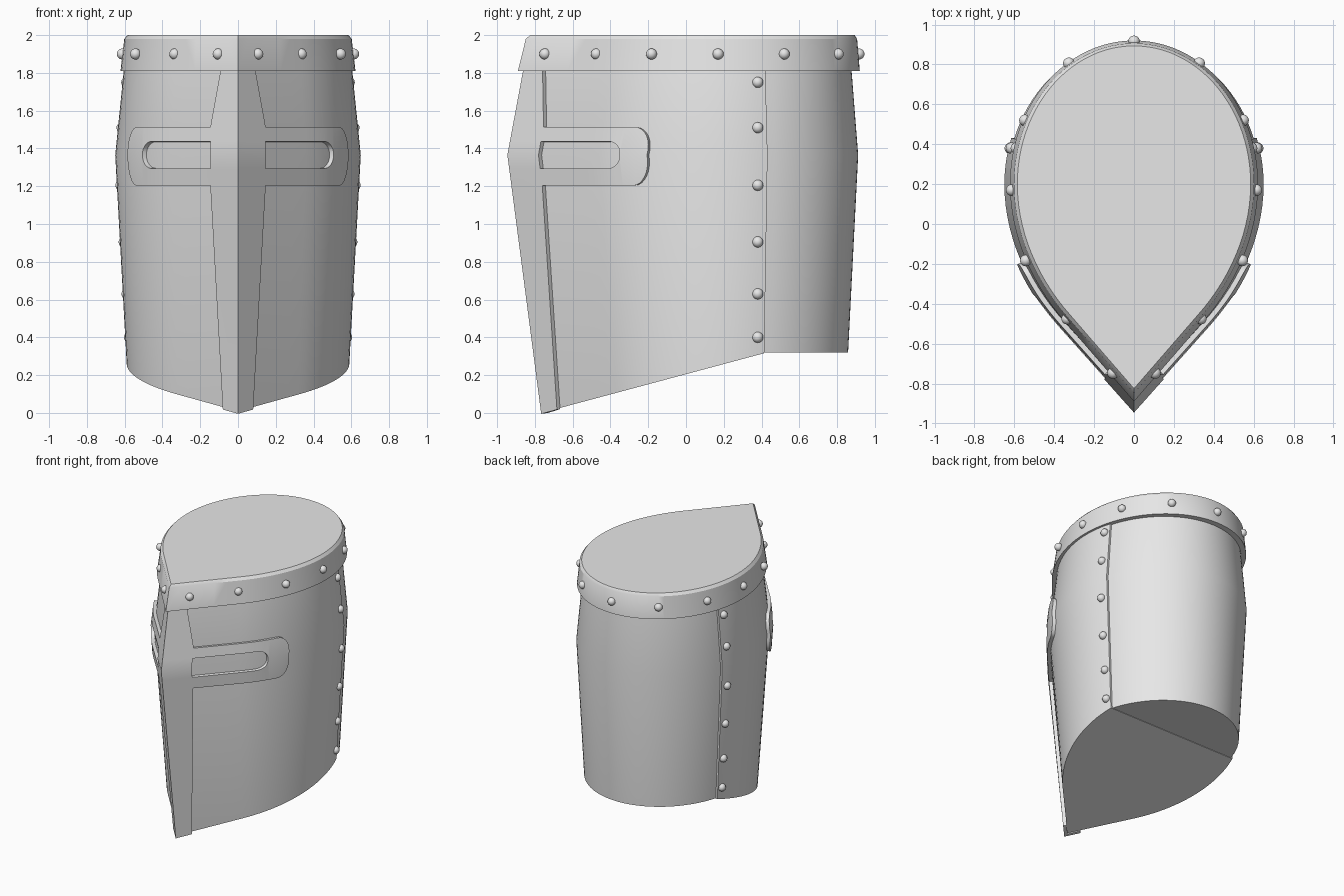
import bpy, bmesh, math
from mathutils import Vector

if "Cube" in bpy.data.objects:
    bpy.data.objects.remove(bpy.data.objects["Cube"])

steel = bpy.data.materials.new("steel grey")
steel.diffuse_color = (0.8, 0.8, 0.8, 1)
steel.use_nodes = True
steel.node_tree.nodes["Principled BSDF"].inputs["Base Color"].default_value = steel.diffuse_color

# Half outline of the teardrop section, unit form: (width, depth), front tip first
Y0 = 0.2
half = []
for i in range(6):
    t = i / 6
    half.append((0.33 * t, -0.85 + 0.38 * t))
P = [(0.33, -0.47), (0.49, -0.29), (0.6, -0.05), (0.6, 0.2)]
for i in range(14):
    t = i / 14
    c = ((1-t)**3, 3*t*(1-t)**2, 3*t*t*(1-t), t**3)
    half.append(tuple(sum(c[k] * P[k][j] for k in range(4)) for j in (0, 1)))
half = [(x / 0.6, (y - Y0) / 1.05) for x, y in half]
SEAM = math.radians(18.9)
side = [(math.cos(SEAM * i / 5), math.sin(SEAM * i / 5)) for i in range(6)]
rear = [(math.cos(a), math.sin(a)) for a in
        [SEAM + (math.pi / 2 - SEAM) * i / 20 for i in range(21)]]
rear[-1] = (0, 1)
front_half = half + side

# Size of the body by height: z, half width, front y, back y
LEVELS = [(0, 0.575, -0.73, 0.845), (1.365, 0.65, -0.908, 0.915),
          (1.81, 0.605, -0.825, 0.88), (1.95, 0.59, -0.80, 0.869)]


def size(z):
    for a, b in zip(LEVELS, LEVELS[1:]):
        if z <= b[0]:
            break
    t = (z - a[0]) / (b[0] - a[0])
    return [a[k] + (b[k] - a[k]) * t for k in (1, 2, 3)]


def place(p, s):
    a, b = p
    return s[0] * a, Y0 + b * ((s[2] - Y0) if b > 0 else (Y0 - s[1]))


def finish(bm, name):
    me = bpy.data.meshes.new(name)
    bm.to_mesh(me)
    bm.free()
    ob = bpy.data.objects.new(name, me)
    bpy.context.collection.objects.link(ob)
    me.materials.append(steel)
    bpy.context.view_layer.objects.active = ob
    for o in bpy.context.selected_objects:
        o.select_set(False)
    ob.select_set(True)
    return ob


def loft(name, rows):
    """Join mirrored half outlines (tip to back) stacked upward, capped at both ends."""
    bm = bmesh.new()
    for s in (1, -1):
        vs = [[bm.verts.new((s * x, y, z)) for x, y, z in r] for r in rows]
        for a, b in zip(vs, vs[1:]):
            for i in range(len(a) - 1):
                bm.faces.new((a[i], a[i+1], b[i+1], b[i]))
        if s == 1:
            right = vs
    for k in (0, -1):
        R, L = right[k], vs[k]
        for i in range(len(R) - 1):
            bm.faces.new((R[i], R[i+1], L[i+1], L[i]))
    bmesh.ops.remove_doubles(bm, verts=bm.verts, dist=1e-5)
    bmesh.ops.recalc_face_normals(bm, faces=bm.faces)
    ob = finish(bm, name)
    bpy.ops.object.shade_smooth_by_angle(angle=math.radians(30))
    return ob


# Body: front plate overlaps the slightly smaller back plate at the seam
def body_row(z):
    row = []
    for p, inset in [(p, 0) for p in front_half] + [(p, 0.016) for p in rear]:
        zz = z
        if z is None:
            zz = 0.15
            for _ in range(4):
                y = place(p, size(zz))[1]
                zz = 0.32 if inset else max(0, min(0.32, (y + 0.765) * 0.268))
        x, y = place(p, size(zz))
        k = 1 - inset / 0.65
        row.append((x * k, Y0 + (y - Y0) * (1 - inset * 0.3), zz))
    return row


loft("helmet_shell", [body_row(z) for z in (None, 1.365, 1.81, 1.95)])

# Top band with a bevelled flat lid
loft("top_band", [[(*place(p, s), z) for p in front_half + rear[1:]] for z, s in (
    (1.81, (0.622, -0.89, 0.92)), (1.98, (0.602, -0.848, 0.906)),
    (2.0, (0.585, -0.825, 0.893)))])


# Cross-shaped face plate, laid on the shell and thickened
def surf(x, z):
    s = size(z)
    a = x / s[0]
    for p, q in zip(half, half[1:]):
        if a <= q[0]:
            break
    t = (a - p[0]) / (q[0] - p[0])
    return Vector((x, place((a, p[1] + (q[1] - p[1]) * t), s)[1], z))


bm = bmesh.new()


def quad(*xz):
    for s in (1, -1):
        vs = []
        for x, z in xz:
            v = surf(x, z)
            v.x *= s
            vs.append(bm.verts.new(v))
        bm.faces.new(vs if s == 1 else vs[::-1])


MID, W = 1.365, 0.128
nasal = [(0, 0.062), (1.205, W), (MID - 0.07, W), (MID, W), (MID + 0.07, W),
         (1.51, W), (1.83, 0.070)]
for (z0, w0), (z1, w1) in zip(nasal, nasal[1:]):
    quad((0, z0), (w0, z0 + (0.02 if z0 == 0 else 0)), (w1, z1), (0, z1))


def arm_h(x):
    q = min(1, max(0, (x - 0.515) / 0.047))
    return (1 - q ** 2) ** 0.5


def slot_h(x):
    q = min(1, max(0, (x - 0.435) / 0.05))
    return 0.07 * (1 - q ** 2) ** 0.5


cols = [W + (0.435 - W) * i / 10 for i in range(11)]
cols += [0.435 + 0.05 * math.sin(math.pi / 2 * i / 8) for i in range(1, 9)]
cols += [0.5] + [0.515 + 0.047 * math.sin(math.pi / 2 * i / 8) for i in range(9)]
for x0, x1 in zip(cols, cols[1:]):
    for s, reach in ((1, 0.145), (-1, 0.16)):
        c = [(x0, MID + s * slot_h(x0)), (x1, MID + s * slot_h(x1)),
             (x1, MID + s * reach * arm_h(x1)), (x0, MID + s * reach * arm_h(x0))]
        quad(*(c if s == 1 else c[::-1]))
bmesh.ops.remove_doubles(bm, verts=bm.verts, dist=1e-4)
bmesh.ops.dissolve_degenerate(bm, dist=1e-5, edges=bm.edges)
bm.normal_update()
plate = finish(bm, "cross_face_plate")
mod = plate.modifiers.new("thickness", "SOLIDIFY")
mod.thickness = 0.025
mod.offset = 1
mod.use_even_offset = True
bpy.ops.object.modifier_apply(modifier="thickness")
bpy.ops.object.shade_smooth_by_angle(angle=math.radians(30))


# Rivets
def rivets(name, points):
    bm = bmesh.new()
    for p in points:
        r = bmesh.ops.create_uvsphere(bm, u_segments=16, v_segments=10, radius=0.029)
        bmesh.ops.translate(bm, verts=r["verts"], vec=p)
    finish(bm, name)
    bpy.ops.object.shade_smooth()


band = [(0.105, -0.747), (0.335, -0.475), (0.543, -0.183), (0.613, 0.17),
        (0.547, 0.52), (0.327, 0.806)]
rivets("band_rivets", [(s * x, y, 1.9) for x, y in band for s in (1, -1)]
       + [(0, 0.916, 1.9)])
seam = []
for z in (0.4, 0.63, 0.905, 1.205, 1.51, 1.75):
    s = size(z)
    x = s[0] * math.sqrt(1 - (0.18 / (s[2] - Y0)) ** 2)
    seam += [(x, 0.38, z), (-x, 0.38, z)]
rivets("seam_rivets", seam)
